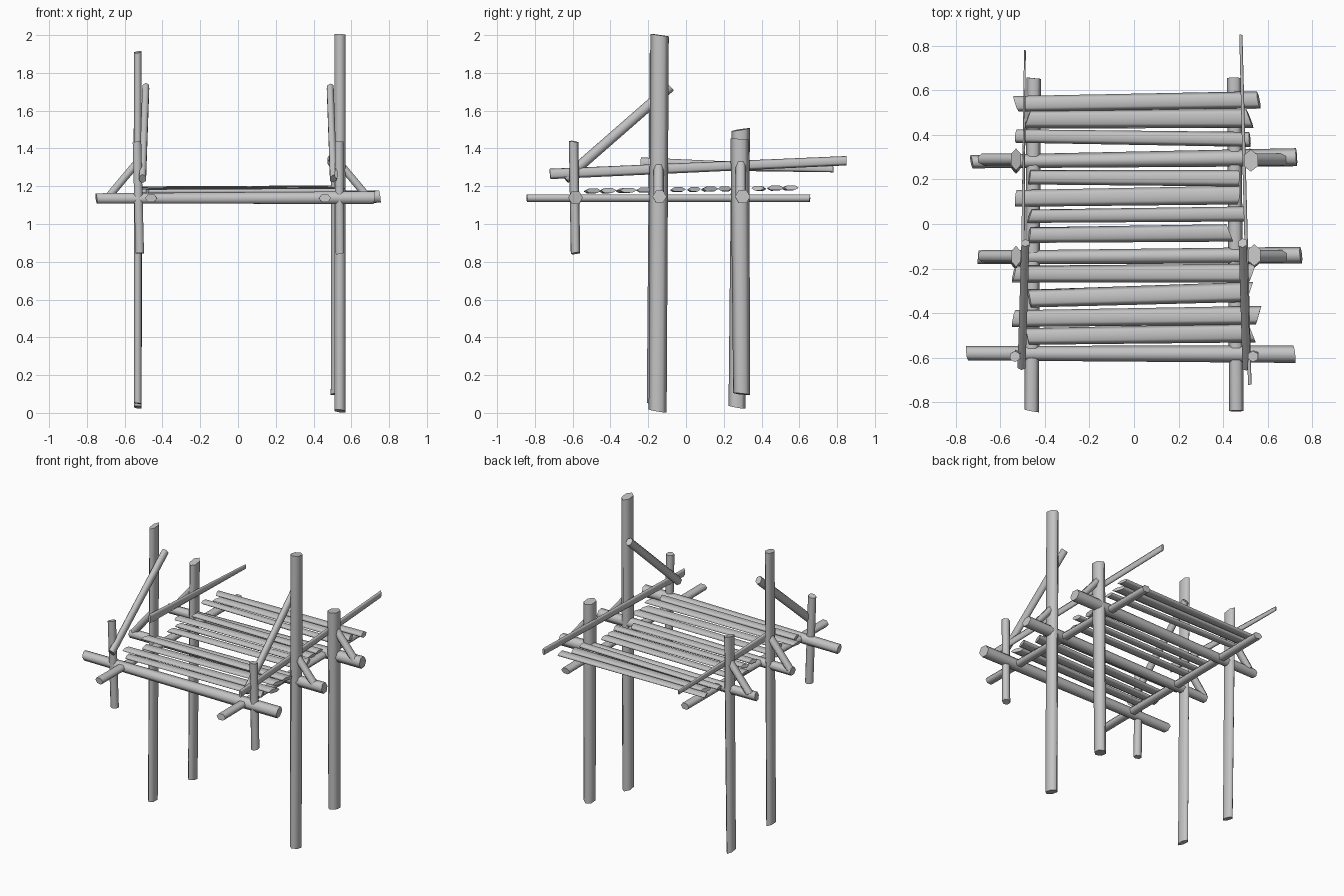
import bpy
import math
import random
from mathutils import Vector

random.seed(4)

cube = bpy.data.objects.get("Cube")
if cube:
    bpy.data.objects.remove(cube, do_unlink=True)

wood = bpy.data.materials.new("weathered grey wood")
wood.use_nodes = True
GREY = (0.55, 0.55, 0.55, 1)
wood.diffuse_color = GREY
wood.node_tree.nodes["Principled BSDF"].inputs["Base Color"].default_value = GREY


def beam(name, start, end, wide, deep, taper=1.0, cut=0.2):
    """Rough six-sided timber; wide is horizontal (along x for posts), deep is across it."""
    start, end = Vector(start), Vector(end)
    axis = (end - start).normalized()
    side = Vector((1, 0, 0)) if abs(axis.z) > 0.9 else axis.cross(Vector((0, 0, 1))).normalized()
    side = (side - axis * side.dot(axis)).normalized()
    other = axis.cross(side)
    verts = []
    for centre, scale in ((start, 1.0), (end, taper)):
        slant_u, slant_v = random.uniform(-cut, cut), random.uniform(-cut, cut)
        for i in range(6):
            a = i * math.pi / 3
            u, v = math.cos(a), math.sin(a) / math.sin(math.pi / 3)
            if deep > wide:
                u, v = v, u
            u, v = u * wide / 2 * scale, v * deep / 2 * scale
            verts.append(centre + side * u + other * v + axis * (slant_u * u + slant_v * v))
    faces = [(i, (i + 1) % 6, (i + 1) % 6 + 6, i + 6) for i in range(6)]
    faces += [tuple(range(5, -1, -1)), tuple(range(6, 12))]
    if deep > wide:
        faces = [f[::-1] for f in faces]
    mesh = bpy.data.meshes.new(name)
    mesh.from_pydata(verts, [], faces)
    mesh.materials.append(wood)
    # rounded sides, flat sawn ends
    for poly in mesh.polygons:
        poly.use_smooth = len(poly.vertices) == 4
    obj = bpy.data.objects.new(name, mesh)
    bpy.context.collection.objects.link(obj)
    return obj


# main posts
beam("front_post_left", (0.54, -0.15, 0.01), (0.54, -0.14, 2.0), 0.056, 0.095, 1.03)
beam("front_post_right", (-0.53, -0.16, 0.05), (-0.53, -0.145, 1.91), 0.04, 0.095)
beam("back_post_left", (0.52, 0.295, 0.1), (0.525, 0.285, 1.45), 0.058, 0.09, 1.1)
beam("back_post_right", (-0.53, 0.27, 0.03), (-0.53, 0.29, 1.5), 0.04, 0.09, 1.1)

# cross beams running side to side under the deck
beam("front_cross_beam", (-0.75, -0.58, 1.135), (0.72, -0.585, 1.14), 0.065, 0.055, 1.2)
beam("middle_cross_beam", (-0.7, -0.15, 1.135), (0.75, -0.14, 1.145), 0.06, 0.05, 1.25)
beam("back_cross_beam", (-0.73, 0.28, 1.135), (0.73, 0.3, 1.145), 0.06, 0.05, 1.35)

for s, label in ((1, "left"), (-1, "right")):
    # long joists, short corner posts and diagonal braces
    beam("joist_" + label, (s * 0.46, -0.84, 1.137), (s * 0.45, 0.655, 1.137), 0.065, 0.04)
    beam("corner_post_" + label, (s * 0.54 if s > 0 else -0.52, -0.585, 0.845),
         (s * 0.535, -0.595, 1.435), 0.045, 0.05)
    beam("diagonal_brace_" + label, (s * 0.505, -0.64, 1.24), (s * 0.488, -0.085, 1.725),
         0.036, 0.055)
    # knee braces from the posts to the cross beams
    for y, row in ((-0.145, "front"), (0.29, "back")):
        beam("knee_brace_%s_%s" % (row, label), (s * 0.53, y, 1.33), (s * 0.685, y, 1.145),
             0.055, 0.04)

# handrails
beam("handrail_left", (0.52, -0.72, 1.265), (0.48, 0.85, 1.335), 0.016, 0.055, 0.9)
beam("handrail_right", (-0.5, -0.24, 1.32), (-0.49, 0.78, 1.29), 0.016, 0.065, 0.5)

# deck planks: right end x, left end x, right end y, left end y, width
planks = (
    (-0.53, 0.56, 0.54, 0.557, 0.07),
    (-0.48, 0.52, 0.47, 0.475, 0.08),
    (-0.53, 0.52, 0.395, 0.38, 0.06),
    (-0.47, 0.47, 0.21, 0.205, 0.065),
    (-0.53, 0.47, 0.115, 0.13, 0.075),
    (-0.47, 0.5, 0.035, 0.045, 0.06),
    (-0.47, 0.43, -0.05, -0.04, 0.07),
    (-0.54, 0.53, -0.225, -0.22, 0.075),
    (-0.47, 0.52, -0.335, -0.305, 0.08),
    (-0.54, 0.56, -0.425, -0.41, 0.075),
    (-0.48, 0.53, -0.505, -0.49, 0.075),
)
for n, (x0, x1, y0, y1, width) in enumerate(planks):
    z = 1.18 + 0.015 * y0
    beam("deck_plank_%d" % (n + 1), (x0, y0, z), (x1, y1, z + 0.004), width, 0.022, 1.12, 0.4)
